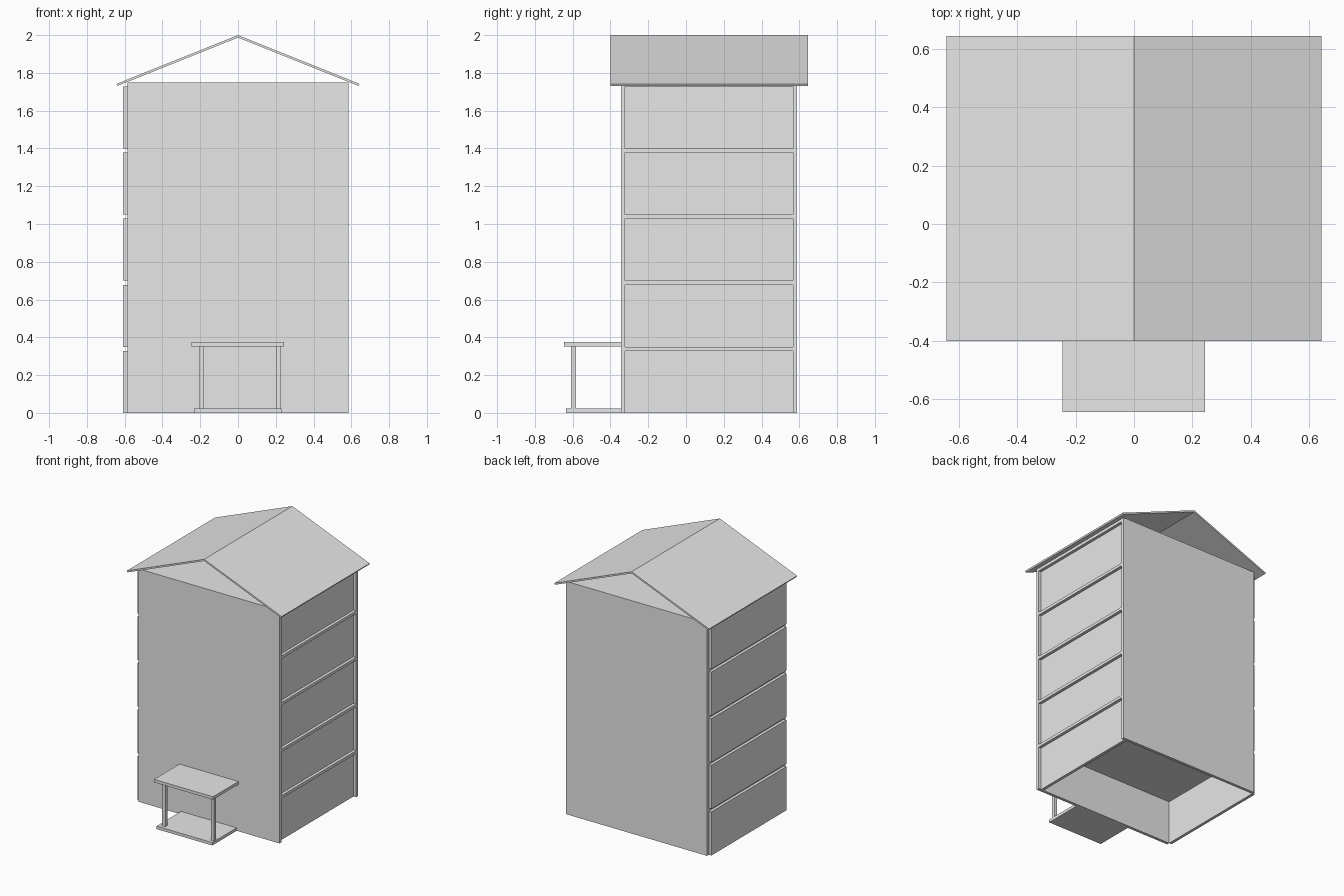
import bpy
import bmesh

old = bpy.data.objects.get("Cube")
if old:
    bpy.data.objects.remove(old, do_unlink=True)

# One plain grey for the whole building
grey = bpy.data.materials.new("plain_grey")
grey.use_nodes = True
grey.diffuse_color = (0.8, 0.8, 0.8, 1)
grey.node_tree.nodes["Principled BSDF"].inputs["Base Color"].default_value = (0.8, 0.8, 0.8, 1)


def prism(name, outline, y0, y1):
    """Extrude an outline of (x, z) points from y0 to y1."""
    bm = bmesh.new()
    face = bm.faces.new([bm.verts.new((x, y0, z)) for x, z in outline])
    ext = bmesh.ops.extrude_face_region(bm, geom=[face])
    moved = [v for v in ext["geom"] if isinstance(v, bmesh.types.BMVert)]
    bmesh.ops.translate(bm, verts=moved, vec=(0, y1 - y0, 0))
    bmesh.ops.recalc_face_normals(bm, faces=bm.faces)
    mesh = bpy.data.meshes.new(name)
    bm.to_mesh(mesh)
    bm.free()
    mesh.materials.append(grey)
    obj = bpy.data.objects.new(name, mesh)
    bpy.context.collection.objects.link(obj)
    return obj


def box(name, x, y, z):
    """Box from (low, high) ranges on each axis."""
    return prism(name, [(x[0], z[0]), (x[1], z[0]), (x[1], z[1]), (x[0], z[1])], *y)


T = 0.022           # wall and slab thickness
HALF = 0.586        # half width of the building
STOREY = 0.35
STOREYS = 5
TOP = STOREY * STOREYS
FRONT, BACK = -0.344, 0.588
inner_y = (FRONT + T, BACK - T)

# Front and back walls
box("front_wall", (-HALF, HALF), (FRONT, FRONT + T), (0, TOP))
box("back_wall", (-HALF, HALF), (BACK - T, BACK), (0, TOP))

# Each storey: ceiling slab, outset panel on one side, recessed panel on the other
for i in range(STOREYS):
    base = i * STOREY
    ceiling = base + STOREY - T
    box(f"floor_slab_{i + 1}", (-HALF, HALF), inner_y, (ceiling, base + STOREY))
    box(f"right_panel_{i + 1}", (-HALF - T, -HALF), inner_y, (base, ceiling))
    box(f"left_panel_{i + 1}", (HALF - 2 * T, HALF - T), inner_y, (base, ceiling))

# Open gable roof made of a thin folded sheet
roof = [(-0.643, 1.742), (0, 2.0), (0.643, 1.742),
        (0.638, 1.731), (0, 1.987), (-0.638, 1.731)]
prism("gable_roof", roof, -0.401, 0.645)

# Entrance porch
box("porch_base", (-0.233, 0.23), (-0.634, FRONT), (0, T))
box("porch_canopy", (-0.246, 0.244), (-0.645, FRONT), (0.352, 0.374))
for name, x in (("porch_post_right", -0.204), ("porch_post_left", 0.202)):
    box(name, (x, x + 0.025), (-0.608, -0.583), (T, 0.352))
